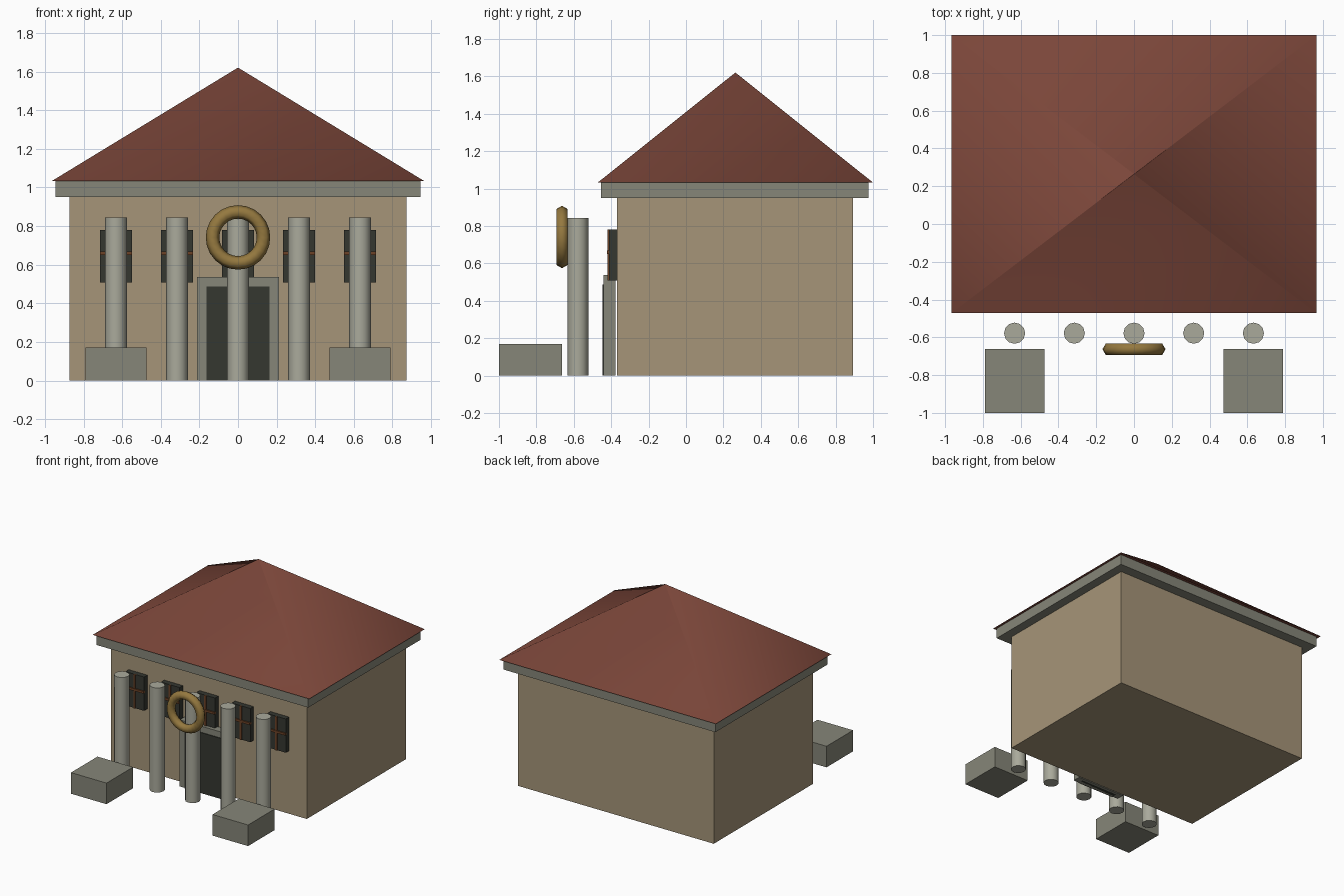
import bpy, bmesh, math
from mathutils import Matrix

if "Cube" in bpy.data.objects:
    bpy.data.objects.remove(bpy.data.objects["Cube"])


def material(name, rgb):
    m = bpy.data.materials.new(name)
    m.diffuse_color = (*rgb, 1)
    m.use_nodes = True
    m.node_tree.nodes["Principled BSDF"].inputs["Base Color"].default_value = m.diffuse_color
    return m


TAN = material("wall_tan", (0.38, 0.30, 0.19))
STONE = material("stone", (0.24, 0.24, 0.19))
PALE = material("pale_stone", (0.40, 0.40, 0.33))
RED = material("roof_red", (0.20, 0.062, 0.042))
DARK = material("dark_glass", (0.035, 0.038, 0.03))
WOOD = material("wood", (0.15, 0.055, 0.02))
GOLD = material("gold", (0.30, 0.19, 0.05))


def finish(bm, name, mat):
    me = bpy.data.meshes.new(name)
    bm.to_mesh(me)
    bm.free()
    me.materials.append(mat)
    ob = bpy.data.objects.new(name, me)
    bpy.context.collection.objects.link(ob)
    return ob


def box(name, x, y, z, mat):
    """Box from (min, max) pairs on each axis."""
    bm = bmesh.new()
    size = [b - a for a, b in (x, y, z)]
    mid = [(a + b) / 2 for a, b in (x, y, z)]
    bmesh.ops.create_cube(bm, size=1, matrix=Matrix.Translation(mid) @ Matrix.Diagonal((*size, 1)))
    return finish(bm, name, mat)


def cone(name, sides, r1, r2, height, matrix, mat):
    """Smooth sides with sharp rims."""
    bm = bmesh.new()
    bmesh.ops.create_cone(bm, cap_ends=True, segments=sides, radius1=r1, radius2=r2,
                          depth=height, matrix=matrix)
    for f in bm.faces:
        f.smooth = True
    for e in bm.edges:
        if abs(e.verts[0].co.z - e.verts[1].co.z) < 1e-5:
            e.smooth = False
    return finish(bm, name, mat)


# Main building and eaves
box("walls", (-0.873, 0.873), (-0.37, 0.893), (0, 0.95), TAN)
box("eaves", (-0.945, 0.945), (-0.455, 0.975), (0.95, 1.032), STONE)

# Pyramid roof: four-sided cone turned by 45 degrees and stretched
root2 = math.sqrt(2)
cone("roof", 4, root2, 0.0005, 0.588,
     Matrix.Translation((0, 0.264, 1.326)) @ Matrix.Diagonal((0.966, 0.736, 1, 1))
     @ Matrix.Rotation(math.pi / 4, 4, 'Z'), RED)

# Columns with a window behind each one
for i in range(5):
    x = (i - 2) * 0.316
    cone(f"column_{i}", 12, 0.056, 0.056, 0.843, Matrix.Translation((x, -0.578, 0.4215)), PALE)
    box(f"window_{i}", (x - 0.083, x + 0.083), (-0.412, -0.365), (0.508, 0.78), DARK)
    box(f"window_upright_{i}", (x - 0.008, x + 0.008), (-0.42, -0.40), (0.508, 0.78), WOOD)
    box(f"window_crossbar_{i}", (x - 0.083, x + 0.083), (-0.422, -0.40), (0.65, 0.668), WOOD)

# Doorway
box("door_frame", (-0.212, 0.212), (-0.441, -0.378), (0, 0.537), STONE)
box("door", (-0.163, 0.163), (-0.447, -0.40), (0, 0.488), DARK)

# Plinths either side of the entrance
for side, name in ((-1, "left"), (1, "right")):
    box(f"{name}_plinth", sorted((side * 0.473, side * 0.79)), (-1.0, -0.662), (0, 0.17), STONE)

# Wreath ring on the middle column
bpy.ops.mesh.primitive_torus_add(major_segments=24, minor_segments=6, major_radius=0.132,
                                 minor_radius=0.035, location=(0, -0.663, 0.741),
                                 rotation=(math.pi / 2, 0, 0))
ring = bpy.context.object
ring.name = "ring"
ring.data.materials.append(GOLD)
bpy.ops.object.shade_smooth()
